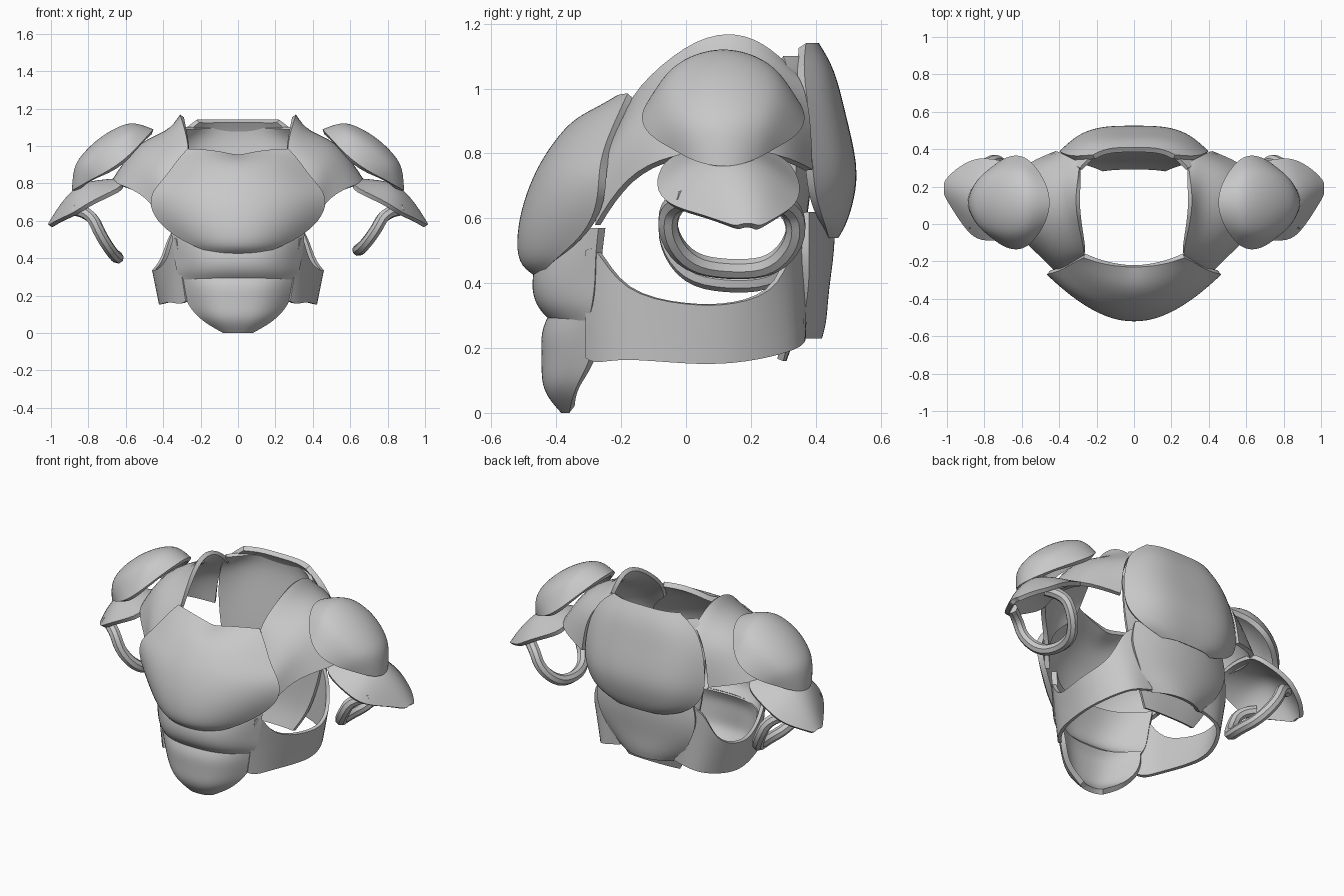
import bpy
import bmesh
from math import radians
from mathutils import Vector

cube = bpy.data.objects.get("Cube")
if cube:
    bpy.data.objects.remove(cube, do_unlink=True)

GREY = (0.58, 0.58, 0.58, 1.0)
metal = bpy.data.materials.new("plain grey")
metal.use_nodes = True
metal.diffuse_color = GREY
metal.node_tree.nodes["Principled BSDF"].inputs["Base Color"].default_value = GREY


def finish(obj):
    """Apply modifiers, then shade smooth while keeping rims sharp."""
    bpy.ops.object.select_all(action='DESELECT')
    bpy.context.view_layer.objects.active = obj
    obj.select_set(True)
    for modifier in list(obj.modifiers):
        bpy.ops.object.modifier_apply(modifier=modifier.name)
    bpy.ops.object.shade_smooth_by_angle(angle=radians(40))


def shell(name, rows, outward, side=1, thickness=0.03, corners=True):
    """Curved plate through rows of points; thickness grows inward."""
    bm = bmesh.new()
    grid = [[bm.verts.new((p[0] * side, p[1], p[2])) for p in row] for row in rows]
    for lower, upper in zip(grid, grid[1:]):
        for i in range(len(lower) - 1):
            bm.faces.new((lower[i], lower[i + 1], upper[i + 1], upper[i]))
    bm.normal_update()
    total = sum((f.normal * f.calc_area() for f in bm.faces), Vector())
    if total.dot(Vector((outward[0] * side, outward[1], outward[2]))) < 0:
        bmesh.ops.reverse_faces(bm, faces=bm.faces[:])
    mesh = bpy.data.meshes.new(name)
    bm.to_mesh(mesh)
    bm.free()
    mesh.materials.append(metal)
    obj = bpy.data.objects.new(name, mesh)
    bpy.context.collection.objects.link(obj)
    smooth = obj.modifiers.new("smooth", 'SUBSURF')
    smooth.levels = smooth.render_levels = 2
    smooth.boundary_smooth = 'PRESERVE_CORNERS' if corners else 'ALL'
    solid = obj.modifiers.new("thickness", 'SOLIDIFY')
    solid.thickness = thickness
    solid.offset = -1
    finish(obj)


def bowed_rows(sections, power=2.2, steps=10, notch=0.0):
    """Sections are height, half width, middle y, edge y; notch dips the last row."""
    rows = []
    for index, (z, half, middle, edge) in enumerate(sections):
        dip = notch if index == len(sections) - 1 else 0
        row = []
        for i in range(steps + 1):
            s = 2 * i / steps - 1
            y = edge + (middle - edge) * (1 - abs(s) ** power)
            row.append((half * s, y, z - dip * (1 - abs(s)) ** 2))
        rows.append(row)
    return rows


FRONT, BACK = (0, -1, 0), (0, 1, 0)

# Front plates, overlapping downward
shell("chest_plate", bowed_rows([
    (0.425, 0.12, -0.47, -0.45), (0.46, 0.24, -0.52, -0.42),
    (0.55, 0.39, -0.525, -0.31), (0.65, 0.47, -0.505, -0.27),
    (0.75, 0.47, -0.465, -0.27), (0.83, 0.39, -0.415, -0.25),
    (0.92, 0.33, -0.34, -0.21), (0.985, 0.27, -0.23, -0.18)], notch=0.035), FRONT)
shell("upper_belly_plate", bowed_rows([
    (0.285, 0.30, -0.42, -0.30), (0.33, 0.33, -0.465, -0.29),
    (0.40, 0.34, -0.48, -0.28), (0.48, 0.35, -0.46, -0.28),
    (0.57, 0.36, -0.42, -0.27)], power=2.8), FRONT)
shell("lower_belly_plate", bowed_rows([
    (0.0, 0.08, -0.385, -0.36), (0.05, 0.17, -0.43, -0.35),
    (0.10, 0.23, -0.447, -0.33), (0.17, 0.28, -0.445, -0.29),
    (0.25, 0.30, -0.45, -0.29), (0.31, 0.30, -0.42, -0.30)], power=2.8), FRONT)

# Back plates over an inner lining that joins the shoulders and ends in a short tail
shell("back_lining", bowed_rows([
    (0.16, 0.17, 0.31, 0.30), (0.27, 0.24, 0.35, 0.33),
    (0.42, 0.29, 0.36, 0.34), (0.60, 0.34, 0.37, 0.34),
    (0.85, 0.37, 0.41, 0.34), (1.02, 0.35, 0.44, 0.33),
    (1.10, 0.29, 0.43, 0.30)], power=3), BACK, thickness=0.02)
shell("upper_back_plate", bowed_rows([
    (0.54, 0.17, 0.47, 0.44), (0.58, 0.30, 0.495, 0.43),
    (0.66, 0.38, 0.52, 0.40), (0.76, 0.405, 0.533, 0.39),
    (0.93, 0.385, 0.49, 0.38), (1.06, 0.33, 0.46, 0.36),
    (1.14, 0.22, 0.41, 0.37)], power=3.6), BACK)
shell("lower_back_plate", bowed_rows([
    (0.23, 0.17, 0.42, 0.36), (0.28, 0.23, 0.435, 0.36),
    (0.38, 0.29, 0.44, 0.38), (0.50, 0.34, 0.46, 0.38),
    (0.62, 0.31, 0.46, 0.38)]), BACK)

# Waist side bands: top edge and bottom edge at each station
BAND = [
    ((0.33, -0.31, 0.50), (0.28, -0.31, 0.17)), ((0.35, -0.28, 0.52), (0.31, -0.28, 0.15)),
    ((0.38, -0.20, 0.37), (0.37, -0.20, 0.17)), ((0.45, 0.0, 0.33), (0.42, 0.0, 0.15)),
    ((0.47, 0.15, 0.33), (0.43, 0.15, 0.15)), ((0.41, 0.30, 0.38), (0.37, 0.30, 0.18)),
    ((0.36, 0.345, 0.58), (0.30, 0.37, 0.21)), ((0.24, 0.39, 0.60), (0.18, 0.37, 0.24))]

# Shoulder saddles: raised neck rim, collar, crest under the cap, outer edge
SADDLE = [
    ((0.27, -0.20, 0.90), (0.34, -0.23, 0.85), (0.42, -0.26, 0.76), (0.40, -0.28, 0.58)),
    ((0.26, -0.16, 1.00), (0.36, -0.16, 0.97), (0.48, -0.17, 0.89), (0.48, -0.19, 0.73)),
    ((0.30, 0.0, 1.14), (0.37, 0.0, 1.06), (0.53, -0.03, 1.00), (0.64, -0.05, 0.80)),
    ((0.315, 0.13, 1.18), (0.37, 0.13, 1.08), (0.55, 0.13, 1.04), (0.70, 0.13, 0.81)),
    ((0.30, 0.24, 1.145), (0.37, 0.26, 1.07), (0.52, 0.29, 1.00), (0.64, 0.30, 0.80)),
    ((0.29, 0.33, 1.06), (0.35, 0.36, 1.02), (0.40, 0.385, 0.92), (0.42, 0.39, 0.75))]

# Arm flares: x, ridge height, edge height, front y, rear y
FLARE = [(0.62, 0.83, 0.78, -0.07, 0.32), (0.80, 0.82, 0.70, -0.10, 0.36),
         (0.88, 0.78, 0.64, -0.06, 0.34), (0.96, 0.68, 0.61, 0.06, 0.29),
         (1.015, 0.585, 0.575, 0.15, 0.23)]


def dome_rows(steps=8):
    """Rounded cap on a slanted base that narrows toward the arm."""
    centre, along = Vector((0.67, 0.115, 0.925)), Vector((0.22, 0, -0.165))
    across, up = Vector((0, 0.25, 0)), Vector((0.07, 0, 0.12))
    rows = []
    for i in range(steps + 1):
        row = []
        for j in range(steps + 1):
            a, b = 2 * i / steps - 1, 2 * j / steps - 1
            u, v = a * (1 - 0.4 * b * b) , b * (1 - 0.3 * a * a) * (1 - 0.1 * a)
            rise = ((1 - a * a) * (1 - b * b)) ** 0.45 - 0.25 * v * v
            row.append(centre + along * u + across * v + up * rise)
        rows.append(row)
    return rows


def flare_rows(steps=6):
    rows = []
    for x, ridge, edge, front, rear in FLARE:
        row = []
        for i in range(steps + 1):
            t = i / steps
            z = edge + (ridge - edge) * (1 - abs(2 * t - 1) ** 2)
            row.append((x, front + (rear - front) * t, z))
        rows.append(row)
    return rows


def arm_loop(name, side, drop):
    """Strap hanging below the flare."""
    points = [(0.87, 0.0, 0.66), (0.79, -0.05, 0.65), (0.74, -0.06, 0.55),
              (0.67, 0.01, 0.46), (0.635, 0.14, 0.44), (0.66, 0.27, 0.45),
              (0.73, 0.345, 0.54), (0.78, 0.33, 0.64), (0.86, 0.27, 0.66)]
    curve = bpy.data.curves.new(name, 'CURVE')
    curve.dimensions = '3D'
    curve.bevel_depth = 0.032
    curve.bevel_resolution = 2
    curve.resolution_u = 4
    curve.use_fill_caps = True
    spline = curve.splines.new('NURBS')
    spline.points.add(len(points) - 1)
    for target, (x, y, z) in zip(spline.points, points):
        target.co = (x * side, y, z - drop * (0.67 - z), 1)
    spline.use_endpoint_u = True
    spline.order_u = 3
    curve.materials.append(metal)
    obj = bpy.data.objects.new(name, curve)
    bpy.context.collection.objects.link(obj)
    bpy.ops.object.select_all(action='DESELECT')
    bpy.context.view_layer.objects.active = obj
    obj.select_set(True)
    bpy.ops.object.convert(target='MESH')
    finish(bpy.context.object)


# Paired parts; the right arm loop hangs a little lower
for label, side, drop in (("left", 1, 0.0), ("right", -1, 0.18)):
    shell(label + "_waist_band", BAND, (1, 0, 0), side, 0.02)
    shell(label + "_shoulder_saddle", SADDLE, (1, 0, 1), side, 0.025)
    shell(label + "_shoulder_cap", dome_rows(), (1, 0, 1), side, 0.03, False)
    shell(label + "_arm_flare", flare_rows(), (1, 0, 1), side, 0.025, False)
    arm_loop(label + "_arm_loop", side, drop)
